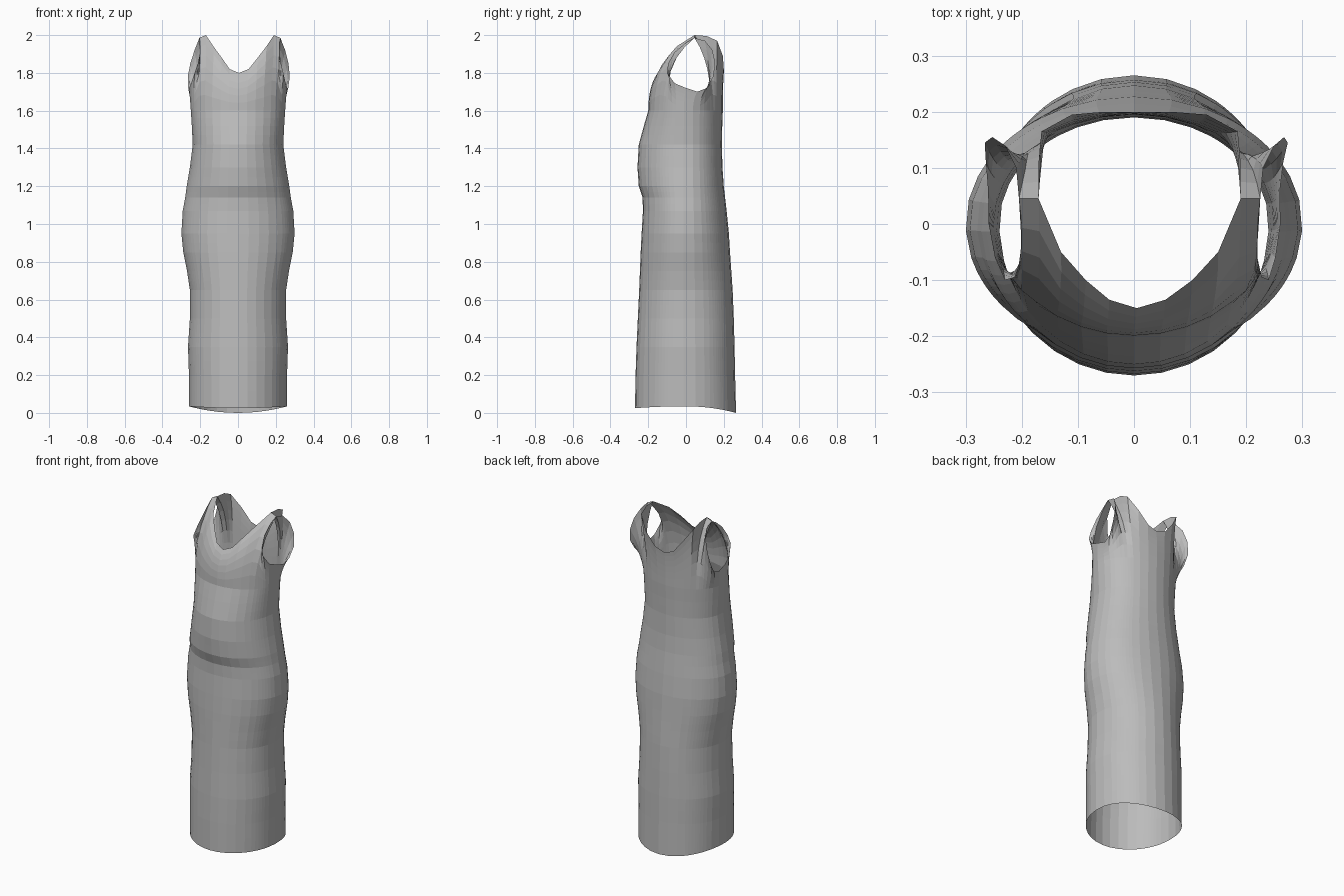
import bpy
import bmesh
from math import sin, cos, radians
from mathutils import Vector

default_cube = bpy.data.objects.get("Cube")
if default_cube:
    bpy.data.objects.remove(default_cube, do_unlink=True)

# Body profile: height, half width, front depth, back depth
PROFILE = [
    (.03, .26, .27, .265), (.2, .26, .267, .26), (.35, .265, .262, .257),
    (.5, .255, .255, .253), (.65, .255, .248, .247), (.75, .27, .244, .24),
    (.85, .29, .24, .233), (.95, .3, .235, .227), (1.07, .293, .228, .215),
    (1.14, .28, .23, .207), (1.2, .272, .25, .2), (1.3, .255, .257, .193),
    (1.42, .24, .25, .19), (1.52, .245, .223, .192), (1.6, .25, .2, .195),
]

# Upper edge from front neck, over the strap, round the armhole, to back neck:
# angle of the column below it, then the position of the edge point
EDGE = [
    (0, 0, -.15, 1.8), (11, .05, -.135, 1.82), (22, .095, -.1, 1.88),
    (33, .14, -.05, 1.94), (44, .18, .045, 2), (52, .215, .045, 1.985),
    (57, .21, 0, 1.96), (61, .21, -.06, 1.91), (65, .22, -.095, 1.85),
    (69, .235, -.1, 1.8), (75, .25, -.06, 1.745), (87, .26, 0, 1.72),
    (101, .26, .06, 1.7), (112, .265, .11, 1.72), (119, .27, .145, 1.78),
    (124, .26, .155, 1.85), (128, .24, .14, 1.92), (131, .22, .1, 1.97),
    (134, .215, .045, 1.985), (138, .18, .045, 2), (142, .18, .11, 1.995),
    (146, .175, .165, 1.97), (155, .12, .195, 1.89), (167, .06, .2, 1.82),
    (180, 0, .2, 1.8),
]
TOP_ROWS = 6
ROW_SPLIT = 2


def ring_point(ring, degrees):
    """Point on an oval cross-section, measured from the front centre."""
    height, width, front, back = ring
    angle = radians(degrees)
    depth = front if degrees < 90 else back
    return Vector((width * sin(angle), -depth * cos(angle), height))


def hem_point(degrees):
    """Hem that dips at the back and rises slightly at the sides."""
    point = ring_point(PROFILE[0], degrees)
    facing = cos(radians(degrees))
    point.z = .035 - (.01 if facing > 0 else .035) * facing ** 2
    return point


def column(degrees, edge):
    """Vertical line of points from the hem to the upper edge."""
    knots = [hem_point(degrees)]
    knots += [ring_point(ring, degrees) for ring in PROFILE[1:]]
    points = []
    for low, high in zip(knots, knots[1:]):
        points += [low.lerp(high, i / ROW_SPLIT) for i in range(ROW_SPLIT)]
    # Bodice curves up from the bust to the neck, strap or armhole
    start = knots[-1]
    bend = Vector(((start.x + edge.x) / 2, start.y, start.z + (edge.z - start.z) * .65))
    for i in range(TOP_ROWS + 1):
        t = i / TOP_ROWS
        points.append(start.lerp(bend, t).lerp(bend.lerp(edge, t), t))
    return points


def add_half(bm, side):
    """One side of the dress, mirrored by the sign of side."""
    grid = []
    for degrees, *edge in EDGE:
        line = column(degrees, Vector(edge))
        grid.append([bm.verts.new((p.x * side, p.y, p.z)) for p in line])
    for left, right in zip(grid, grid[1:]):
        for i in range(len(left) - 1):
            quad = [left[i], right[i], right[i + 1], left[i + 1]]
            bm.faces.new(quad if side > 0 else quad[::-1])


# Dress shell, with both halves joined at the centre lines and shoulders
bm = bmesh.new()
for side in (1, -1):
    add_half(bm, side)
bmesh.ops.remove_doubles(bm, verts=bm.verts, dist=.0005)

# Straps and neck sit slightly towards the left
for vert in bm.verts:
    vert.co.x += .01 * min(1, max(0, (vert.co.z - 1.7) / .2))

mesh = bpy.data.meshes.new("dress")
bm.to_mesh(mesh)
bm.free()
dress = bpy.data.objects.new("dress", mesh)
bpy.context.collection.objects.link(dress)

# Plain grey cloth
GREY = (.5, .5, .5, 1)
cloth = bpy.data.materials.new("grey cloth")
cloth.use_nodes = True
cloth.diffuse_color = GREY
cloth.node_tree.nodes["Principled BSDF"].inputs["Base Color"].default_value = GREY
mesh.materials.append(cloth)
